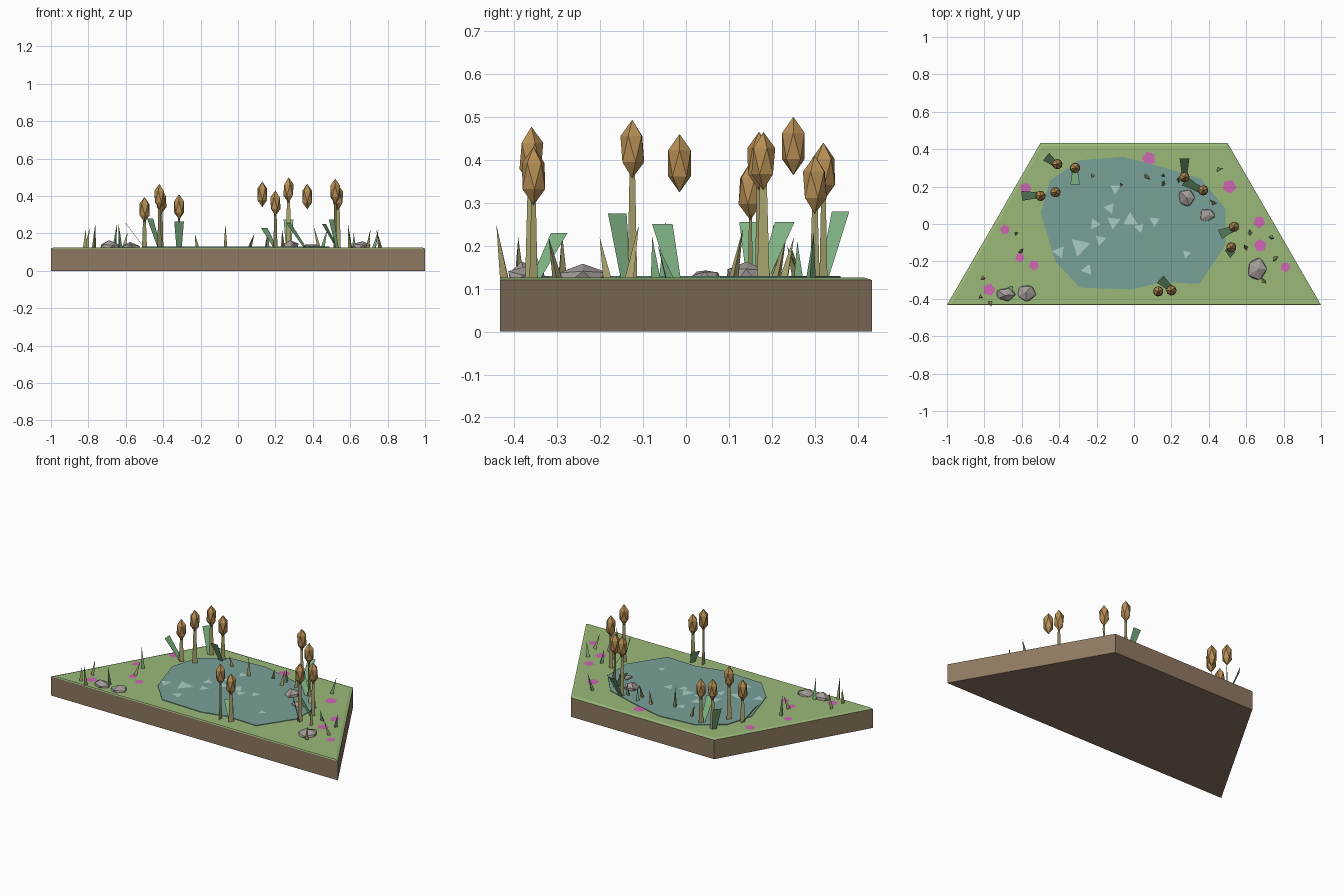
import bpy, bmesh, math, random
from mathutils import Vector, Matrix

if "Cube" in bpy.data.objects:
    bpy.data.objects.remove(bpy.data.objects["Cube"])

random.seed(4)
GROUND = 0.126


def material(name, r, g, b):
    lin = lambda c: ((c / 255 + 0.055) / 1.055) ** 2.4
    m = bpy.data.materials.new(name)
    m.diffuse_color = (lin(r), lin(g), lin(b), 1)
    m.use_nodes = True
    m.node_tree.nodes["Principled BSDF"].inputs["Base Color"].default_value = m.diffuse_color
    return m


SOIL = material("soil brown", 142, 121, 98)
GRASS = material("grass green", 154, 184, 121)
WATER = material("water teal", 119, 161, 152)
GLINT = material("pale glint", 172, 206, 200)
STEM = material("straw stem", 172, 166, 112)
HEAD = material("cattail brown", 182, 142, 84)
LEAF = material("reed green", 130, 182, 134)
ROCK = material("rock grey", 163, 156, 153)
PINK = material("flower pink", 208, 102, 180)


def finish(name, bm, mat):
    me = bpy.data.meshes.new(name)
    bm.to_mesh(me)
    bm.free()
    me.materials.append(mat)
    ob = bpy.data.objects.new(name, me)
    bpy.context.collection.objects.link(ob)
    return ob


def loft(name, low, high, z0, z1, mat):
    """Solid between two outlines with equal point counts."""
    bm = bmesh.new()
    a = [bm.verts.new((x, y, z0)) for x, y in low]
    b = [bm.verts.new((x, y, z1)) for x, y in high]
    bm.faces.new(a[::-1])
    bm.faces.new(b)
    n = len(a)
    for i in range(n):
        j = (i + 1) % n
        bm.faces.new((a[i], a[j], b[j], b[i]))
    bmesh.ops.recalc_face_normals(bm, faces=bm.faces)
    return finish(name, bm, mat)


def blade(bm, base, tip, side, w0, w1):
    """Flat tapered strip from base to tip, front turned upward."""
    base, tip, side = Vector(base), Vector(tip), Vector(side).normalized()
    f = bm.faces.new([bm.verts.new(p) for p in (
        base - side * w0 / 2, base + side * w0 / 2,
        tip + side * w1 / 2, tip - side * w1 / 2)])
    f.normal_update()
    if f.normal.z < 0:
        f.normal_flip()


def flat_disc(bm, x, y, z, r, sides, turn):
    bm.faces.new([bm.verts.new((x + r * math.cos(turn + math.tau * i / sides),
                                y + r * math.sin(turn + math.tau * i / sides), z))
                  for i in range(sides)])


def ico(bm, centre, scale, turn):
    m = Matrix.Translation(centre) @ Matrix.Rotation(turn, 4, 'Z') @ Matrix.Diagonal((*scale, 1))
    return bmesh.ops.create_icosphere(bm, subdivisions=1, radius=1, matrix=m)["verts"]


# Half-hexagon soil block with a turf layer whose sides and back slope in
foot = [(-1, -0.433), (1, -0.433), (0.5, 0.433), (-0.5, 0.433)]
turf = [(-0.98, -0.43), (0.98, -0.43), (0.492, 0.415), (-0.492, 0.415)]
loft("soil_block", foot, foot, 0, 0.12, SOIL)
loft("grass_top", foot, turf, 0.12, GROUND, GRASS)

# Pond
shore = [(-0.30, 0.34), (-0.45, 0.23), (-0.50, 0.06), (-0.42, -0.20), (-0.29, -0.34),
         (-0.01, -0.35), (0.15, -0.31), (0.35, -0.32), (0.49, -0.11), (0.49, 0.08),
         (0.36, 0.24), (0.17, 0.30), (-0.06, 0.36)]
loft("pond_water", shore, shore, 0.122, 0.13, WATER)

# Triangular glints on the water
bm = bmesh.new()
for x, y, r, t in [(-0.10, 0.19, .032, 2.6), (-0.13, 0.085, .034, 0.9), (-0.21, 0.0, .034, 2.0),
                   (-0.11, 0.01, .04, 0.4), (-0.02, 0.02, .045, 1.6), (0.03, -0.02, .03, 2.9),
                   (0.11, 0.015, .032, 0.5), (-0.40, -0.15, .038, 0.9), (-0.29, -0.12, .058, 0.3),
                   (-0.18, -0.085, .034, 2.4), (-0.25, -0.245, .034, 1.2), (0.28, -0.16, .026, 0.2)]:
    flat_disc(bm, x, y, 0.133, r, 3, t)
finish("water_glints", bm, GLINT)

# Pink five-sided flowers lying on the grass
bm = bmesh.new()
for x, y, r in [(-0.58, 0.19, .032), (0.08, 0.35, .038), (0.51, 0.20, .038), (0.67, 0.01, .033),
                (0.675, -0.115, .035), (0.81, -0.23, .028), (-0.69, -0.03, .027),
                (-0.61, -0.18, .026), (-0.535, -0.22, .028), (-0.775, -0.35, .034)]:
    flat_disc(bm, x, y, GROUND + 0.003, r, 5, random.uniform(0, 6))
finish("flowers", bm, PINK)

# Cattails: x, y, top height, direction of the flat stem
stems, heads = bmesh.new(), bmesh.new()
for x, y, top, turn in [(-0.41, 0.32, .44, 0.7), (-0.315, 0.30, .41, 0.9), (-0.50, 0.15, .395, 0.4),
                        (-0.42, 0.17, .465, 0.7), (0.27, 0.25, .50, 0.0), (0.37, 0.18, .465, 1.57),
                        (0.535, -0.015, .46, 0.0), (0.52, -0.125, .493, 0.9),
                        (0.13, -0.36, .477, 1.57), (0.20, -0.355, .43, 0.7)]:
    side = (math.cos(turn), math.sin(turn), 0)
    blade(stems, (x, y, 0.122), (x, y, top - 0.11), side, .029, .016)
    ico(heads, (x, y, top - 0.068), (.031, .031, .068), turn)
finish("cattail_stems", stems, STEM)
finish("cattail_heads", heads, HEAD)

# Broad leaning reed leaves: base, tip, tip height
bm = bmesh.new()
for bx, by, tx, ty, tz in [(-0.42, 0.32, -0.47, 0.36, .28), (-0.315, 0.285, -0.315, 0.21, .265),
                           (-0.50, 0.155, -0.60, 0.15, .255), (0.27, 0.26, 0.27, 0.35, .275),
                           (0.36, 0.18, 0.27, 0.23, .255), (0.53, -0.025, 0.46, -0.055, .25),
                           (0.53, -0.14, 0.50, -0.16, .275), (0.20, -0.35, 0.14, -0.295, .23)]:
    blade(bm, (bx, by, 0.122), (tx, ty, tz), (by - ty, tx - bx, 0), .028, .052)
finish("reed_leaves", bm, LEAF)

# Low faceted rocks
bm = bmesh.new()
for x, y, rx, ry, h in [(-0.685, -0.38, .058, .038, .034), (-0.575, -0.37, .055, .045, .025),
                        (0.66, -0.24, .055, .063, .035), (0.28, 0.14, .045, .052, .035),
                        (0.39, 0.045, .048, .04, .022)]:
    for v in ico(bm, (x, y, GROUND), (rx, ry, h), random.uniform(-0.3, 0.3)):
        v.co += Vector([random.uniform(-.006, .006) for _ in range(3)])
finish("rocks", bm, ROCK)

# Spiky grass blades, each a slim leaning three-sided cone
dry, fresh = bmesh.new(), bmesh.new()
for bm, spots in [
    (dry, [(-0.82, -0.39, .22), (-0.77, -0.42, .25), (-0.81, -0.29, .23), (-0.61, -0.15, .21),
           (-0.07, 0.21, .25), (-0.22, 0.26, .20), (0.06, 0.26, .20), (0.155, 0.21, .22),
           (0.24, 0.23, .22), (0.43, 0.11, .24), (0.60, -0.13, .25), (0.69, -0.30, .22),
           (0.76, -0.18, .22)]),
    (fresh, [(-0.63, -0.05, .26), (-0.66, -0.34, .25), (0.155, 0.26, .21),
             (0.62, -0.04, .20), (0.73, -0.07, .22), (0.45, 0.29, .23)])]:
    for x, y, top in spots:
        h = top - 0.122
        m = Matrix.Translation((x, y, 0.122 + h / 2)) @ Matrix.Rotation(random.uniform(0, 6), 4, 'Z')
        new = bmesh.ops.create_cone(bm, cap_ends=True, segments=3, radius1=.013, radius2=0,
                                    depth=h, matrix=m)["verts"]
        lean = Vector((random.uniform(-.03, .03), random.uniform(-.03, .03), 0))
        for v in new:
            if v.co.z > 0.15:
                v.co += lean
    bmesh.ops.remove_doubles(bm, verts=bm.verts, dist=1e-5)
finish("dry_grass_blades", dry, STEM)
finish("fresh_grass_blades", fresh, LEAF)
